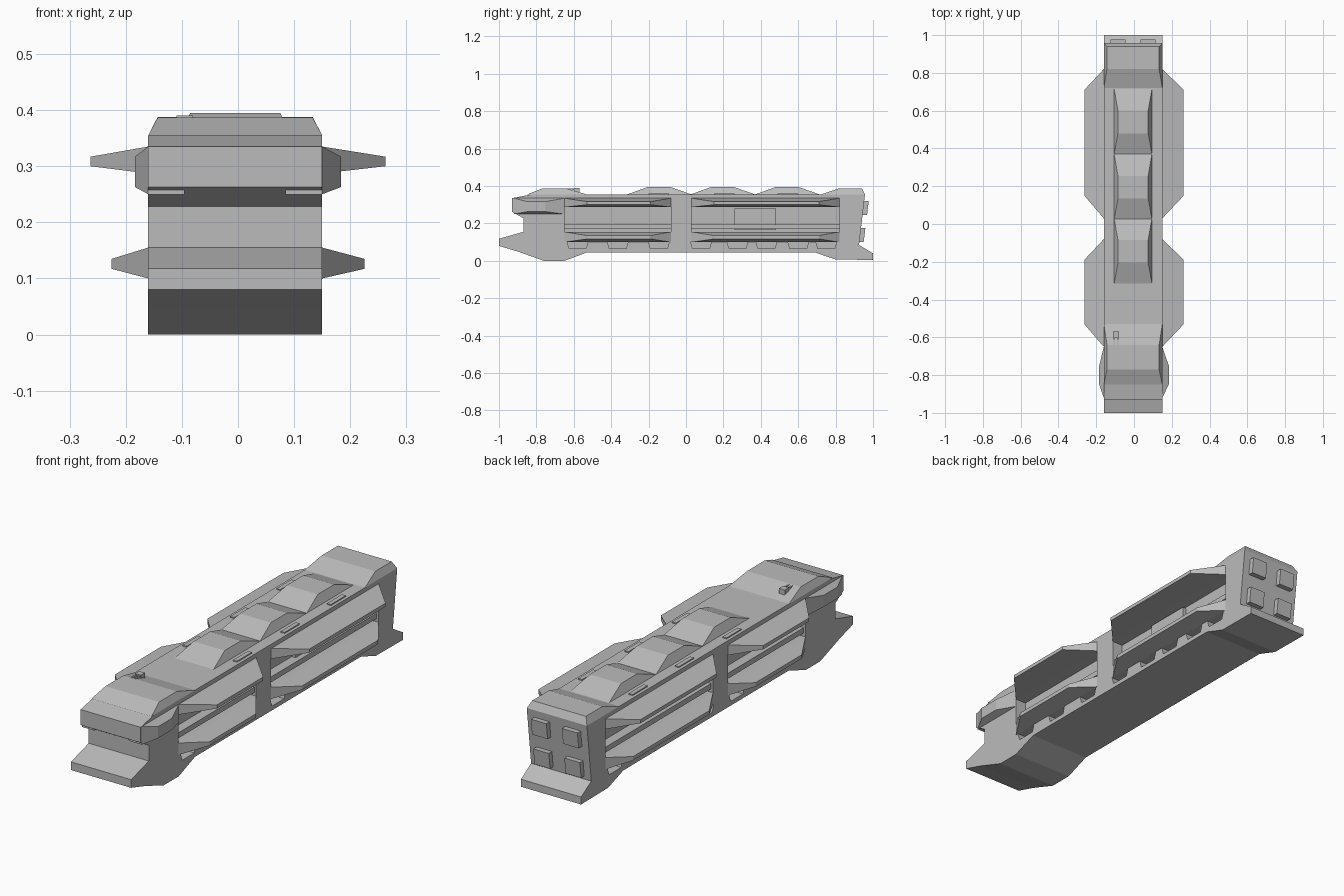
import bpy
import bmesh

if "Cube" in bpy.data.objects:
    bpy.data.objects.remove(bpy.data.objects["Cube"], do_unlink=True)

CX = -0.005      # hull centre line
HALF = 0.155     # hull half width

grey = bpy.data.materials.new("hull grey")
grey.use_nodes = True
colour = (0.5, 0.5, 0.5, 1)
grey.diffuse_color = colour
grey.node_tree.nodes["Principled BSDF"].inputs["Base Color"].default_value = colour


def finish(name, bm):
    bmesh.ops.recalc_face_normals(bm, faces=bm.faces)
    mesh = bpy.data.meshes.new(name)
    bm.to_mesh(mesh)
    bm.free()
    mesh.materials.append(grey)
    obj = bpy.data.objects.new(name, mesh)
    bpy.context.collection.objects.link(obj)
    return obj


def add_solid(bm, points):
    """Convex solid around a few points, with flat faces merged."""
    verts = [bm.verts.new(p) for p in points]
    bmesh.ops.convex_hull(bm, input=verts)
    bmesh.ops.dissolve_limit(bm, angle_limit=0.01, verts=bm.verts[:], edges=bm.edges[:])


def solids(name, point_sets):
    bm = bmesh.new()
    for points in point_sets:
        part = bmesh.new()
        add_solid(part, points)
        temp = bpy.data.meshes.new("part")
        part.to_mesh(temp)
        part.free()
        bm.from_mesh(temp)
        bpy.data.meshes.remove(temp)
    return finish(name, bm)


def box(x0, x1, y0, y1, z0, z1):
    return [(x, y, z) for x in (x0, x1) for y in (y0, y1) for z in (z0, z1)]


def side_box(side, inner, outer, y0, y1, z0, z1):
    return box(CX + side * inner, CX + side * outer, y0, y1, z0, z1)


def flare(side, y0, y1, inset0, inset1, root, tip, reach):
    """Thick root on the hull side tapering to a thin outer edge."""
    pts = [(CX + side * x, y, z) for x in (0.09, 0.155) for y in (y0, y1) for z in root]
    return pts + [(side * reach, y, z) for y in (y0 + inset0, y1 - inset1) for z in tip]


def cap(y0, y1, y2, y3, half_low, half_top, z0, z1):
    """Raised deck block with sloped ends and chamfered sides."""
    pts = [(CX + s * half_low, y, z0) for s in (-1, 1) for y in (y0, y3)]
    return pts + [(CX + s * half_top, y, z1) for s in (-1, 1) for y in (y1, y2)]


# Main hull, extruded from its side profile
profile = [(-1, 0.08), (-0.9, 0.05), (-0.76, 0), (-0.65, 0), (-0.53, 0.045),
           (0.69, 0.045), (0.8, 0.007), (1, 0.005), (1, 0.04), (0.925, 0.085),
           (0.957, 0.355), (0.72, 0.355), (-0.83, 0.355), (-0.93, 0.335),
           (-0.93, 0.263), (-0.87, 0.228), (-0.87, 0.155), (-1, 0.118)]
bm = bmesh.new()
face = bm.faces.new([bm.verts.new((CX - HALF, y, z)) for y, z in profile])
extruded = bmesh.ops.extrude_face_region(bm, geom=[face])
bmesh.ops.translate(bm, vec=(2 * HALF, 0, 0),
                    verts=[v for v in extruded["geom"] if isinstance(v, bmesh.types.BMVert)])
hull = finish("hull", bm)

# Side recesses and the lower notches
bays = [(-0.65, -0.08), (0.03, 0.82)]
notches = [-0.58, -0.365, -0.145, 0.08, 0.275, 0.43, 0.6, 0.75]
cuts = []
for s in (-1, 1):
    for y0, y1 in bays:
        cuts.append(side_box(s, 0.1, 0.3, y0, y1, 0.155, 0.287))
    for y in notches:
        cuts.append([(CX + s * x, y + d * w, z) for x in (0.11, 0.3)
                     for d in (-1, 1) for w, z in ((0.045, 0.065), (0.055, 0.1))])
cutter = solids("recess_cutter", cuts)
cutter.hide_render = True
mod = hull.modifiers.new("recesses", "BOOLEAN")
mod.operation = "DIFFERENCE"
mod.solver = "EXACT"
mod.object = cutter
bpy.context.view_layer.objects.active = hull
bpy.ops.object.modifier_apply(modifier=mod.name)
bpy.data.objects.remove(cutter, do_unlink=True)

for s, label in ((-1, "right"), (1, "left")):
    # Wing plates above and below each bay
    for (y0, y1), bay in zip(bays, ("front", "rear")):
        solids(f"{label}_{bay}_upper_wing",
               [flare(s, y0, y1, 0.12, 0.11, (0.287, 0.335), (0.3, 0.317), 0.263)])
        solids(f"{label}_{bay}_lower_wing",
               [flare(s, y0, y1, 0.12, 0.11, (0.1, 0.155), (0.117, 0.135), 0.225)])
        solids(f"{label}_{bay}_rail", [side_box(s, 0.09, 0.145, y0, y1, 0.17, 0.195)])
    # Head cheeks, bay panel and deck vents
    solids(label + "_cheek",
           [flare(s, -0.92, -0.65, 0.07, 0.1, (0.25, 0.335), (0.263, 0.317), 0.184)])
    solids(label + "_bay_panel", [side_box(s, 0.09, 0.12, 0.26, 0.48, 0.165, 0.28)])
    solids(label + "_deck_vents",
           [side_box(s, 0.12, 0.14, y, y + 0.11, 0.35, 0.36) for y in (-0.2, 0.15, 0.49)])

# Raised deck blocks
solids("head_cap", [cap(-0.85, -0.77, -0.64, -0.53, 0.155, 0.138, 0.355, 0.387)])
solids("stern_cap", [cap(0.72, 0.82, 0.94, 0.957, 0.155, 0.138, 0.355, 0.388)])
solids("deck_humps", [cap(y, y + 0.11, y + 0.23, y + 0.345, 0.1, 0.08, 0.355, 0.395)
                      for y in (-0.315, 0.025, 0.37)])

# Small deck gun
solids("deck_gun", [box(-0.11, -0.08, -0.6, -0.57, 0.36, 0.39)]
       + [box(x, x + 0.007, -0.65, -0.58, 0.379, 0.387) for x in (-0.108, -0.09)])

# Square engines, tilted with the stern
engines = []
for x0 in (-0.125, 0.035):
    for z0, y_out in ((0.1, 0.95), (0.245, 0.968)):
        engines.append([(x, y + (z - z0) * 0.12, z) for x in (x0, x0 + 0.08)
                        for y in (y_out - 0.04, y_out) for z in (z0, z0 + 0.075)])
solids("engines", engines)
